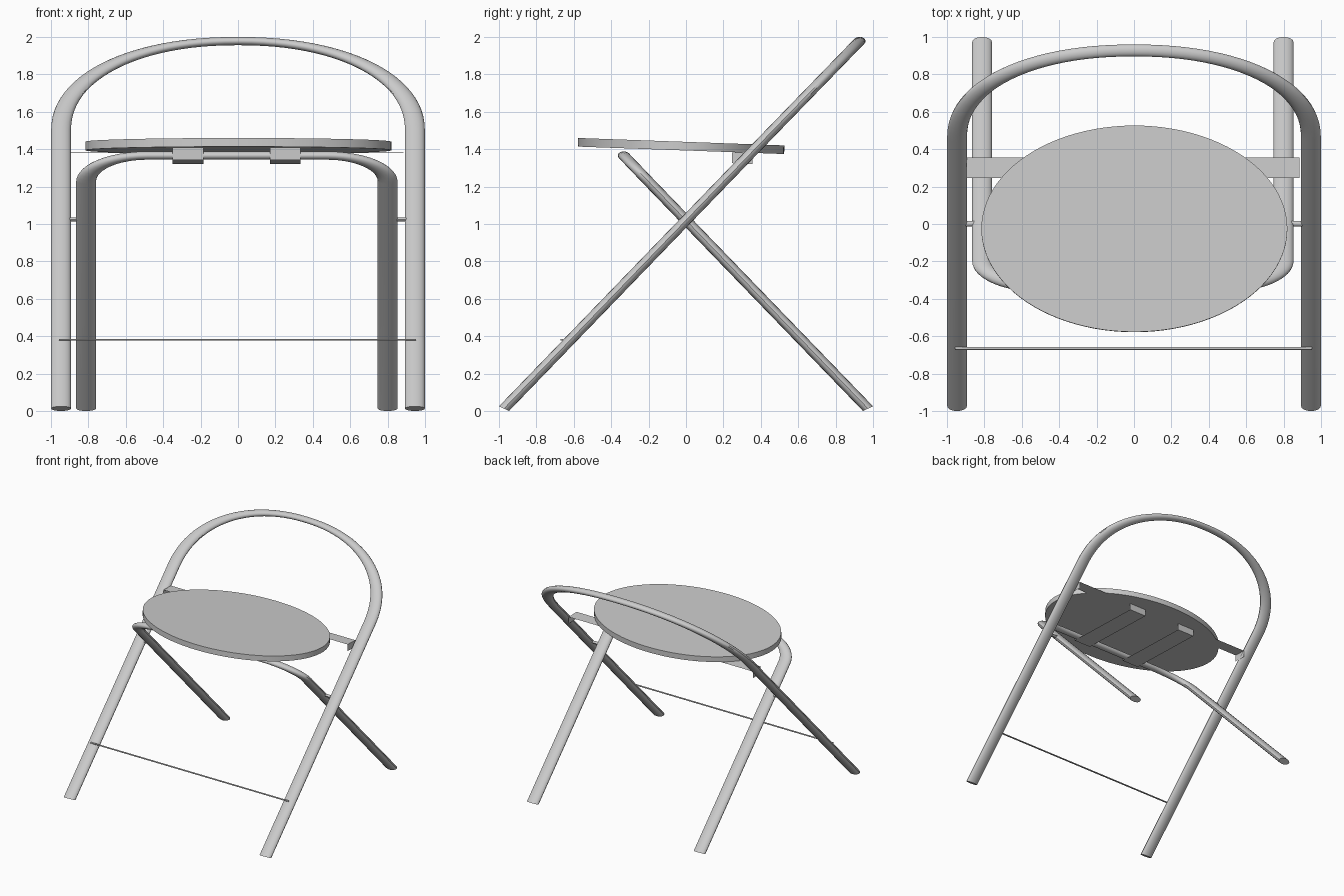
import bpy, bmesh
from math import sin, cos, pi
from mathutils import Matrix, Vector

if "Cube" in bpy.data.objects:
    bpy.data.objects.remove(bpy.data.objects["Cube"])

# Tubes are round in an unsquashed space, then stretched into the final proportions
S = Vector((1.06, 0.65, 0.45))


def smooth(ob):
    bpy.ops.object.select_all(action='DESELECT')
    ob.select_set(True)
    bpy.context.view_layer.objects.active = ob
    bpy.ops.object.shade_smooth_by_angle(angle=0.6)


def tube(name, pts, r=0.05, res=6):
    cu = bpy.data.curves.new(name, 'CURVE')
    cu.dimensions = '3D'
    cu.bevel_depth = r
    cu.bevel_resolution = res
    cu.use_fill_caps = True
    sp = cu.splines.new('POLY')
    sp.points.add(len(pts) - 1)
    for p, c in zip(sp.points, pts):
        p.co = (c[0] / S.x, c[1] / S.y, c[2] / S.z, 1)
    ob = bpy.data.objects.new(name, cu)
    bpy.context.collection.objects.link(ob)
    bpy.ops.object.select_all(action='DESELECT')
    ob.select_set(True)
    bpy.context.view_layer.objects.active = ob
    bpy.ops.object.convert(target='MESH')
    ob = bpy.context.view_layer.objects.active
    ob.data.transform(Matrix.Diagonal((*S, 1)))
    smooth(ob)
    return ob


def hoop(name, foot, bend, top, half, flat, n, steps, shift=0.0):
    """Bent U tube: two straight legs, superelliptic corners, optional flat top."""
    foot, bend, top = Vector(foot), Vector(bend), Vector(top)
    side = [(half, *foot)]
    for i in range(steps + 1):
        t = i / steps * pi / 2
        x = flat + (half - flat) * max(cos(t), 0) ** (2 / n)
        q = bend.lerp(top, sin(t) ** (2 / n))
        side.append((x, *q))
    if flat == 0:
        left = side[:-1]
        side[-1] = (0, *top)
    else:
        left = side
    pts = side + [(-x, y, z) for x, y, z in reversed(left)]
    return tube(name, [(x + shift, y, z) for x, y, z in pts])


def sheet(name, rows):
    """Folded sheet-metal strip from pairs of edge points."""
    me = bpy.data.meshes.new(name)
    verts = [v for row in rows for v in row]
    faces = [(2 * i, 2 * i + 1, 2 * i + 3, 2 * i + 2) for i in range(len(rows) - 1)]
    me.from_pydata(verts, [], faces)
    ob = bpy.data.objects.new(name, me)
    bpy.context.collection.objects.link(ob)
    return ob


# Front legs and backrest in one tube; rear legs and seat support in another
hoop("front_leg_backrest_frame", (-0.973, 0.013), (0.464, 1.50), (0.928, 1.978),
     0.946, 0, 2.15, 24)
hoop("rear_leg_frame", (0.973, 0.013), (-0.20, 1.227), (-0.333, 1.366),
     0.806, 0.48, 2.0, 12, shift=-0.006)

# Oval seat, tilted slightly backwards
bm = bmesh.new()
bmesh.ops.create_cone(bm, cap_ends=True, segments=96, radius1=1, radius2=1, depth=1)
bm.transform(Matrix.Translation((0.002, -0.026, 1.417)) @ Matrix.Rotation(-0.036, 4, 'X')
             @ Matrix.Diagonal((0.818, 0.552, 0.046, 1)))
me = bpy.data.meshes.new("seat")
bm.to_mesh(me)
bm.free()
seat = bpy.data.objects.new("seat", me)
bpy.context.collection.objects.link(seat)
smooth(seat)

# Two folded brackets under the seat
for label, x0, x1 in (("left", -0.35, -0.185), ("right", 0.17, 0.335)):
    profile = [(-0.37, 1.405), (-0.37, 1.342), (0.35, 1.32), (0.35, 1.382)]
    sheet("seat_bracket_" + label, [((x0, y, z), (x1, y, z)) for y, z in profile])

# Cross bar behind the seat with end tabs folded down
ya, yb = 0.247, 0.355
sheet("cross_bar", [((x, ya, z + 0.003), (x, yb, z - 0.001)) for x, z in
                    ((-0.895, 1.322), (-0.895, 1.38), (0.885, 1.38), (0.885, 1.322))])

# Pivot pins between the frames
tube("pivot_left", [(-0.91, 0.002, 1.024), (-0.84, 0.002, 1.024)], 0.022, 4)
tube("pivot_right", [(0.83, 0.002, 1.024), (0.91, 0.002, 1.024)], 0.022, 4)

# Thin lower rod between the front legs
tube("lower_rod", [(-0.957, -0.665, 0.381), (0.952, -0.665, 0.381)], 0.012, 3)
